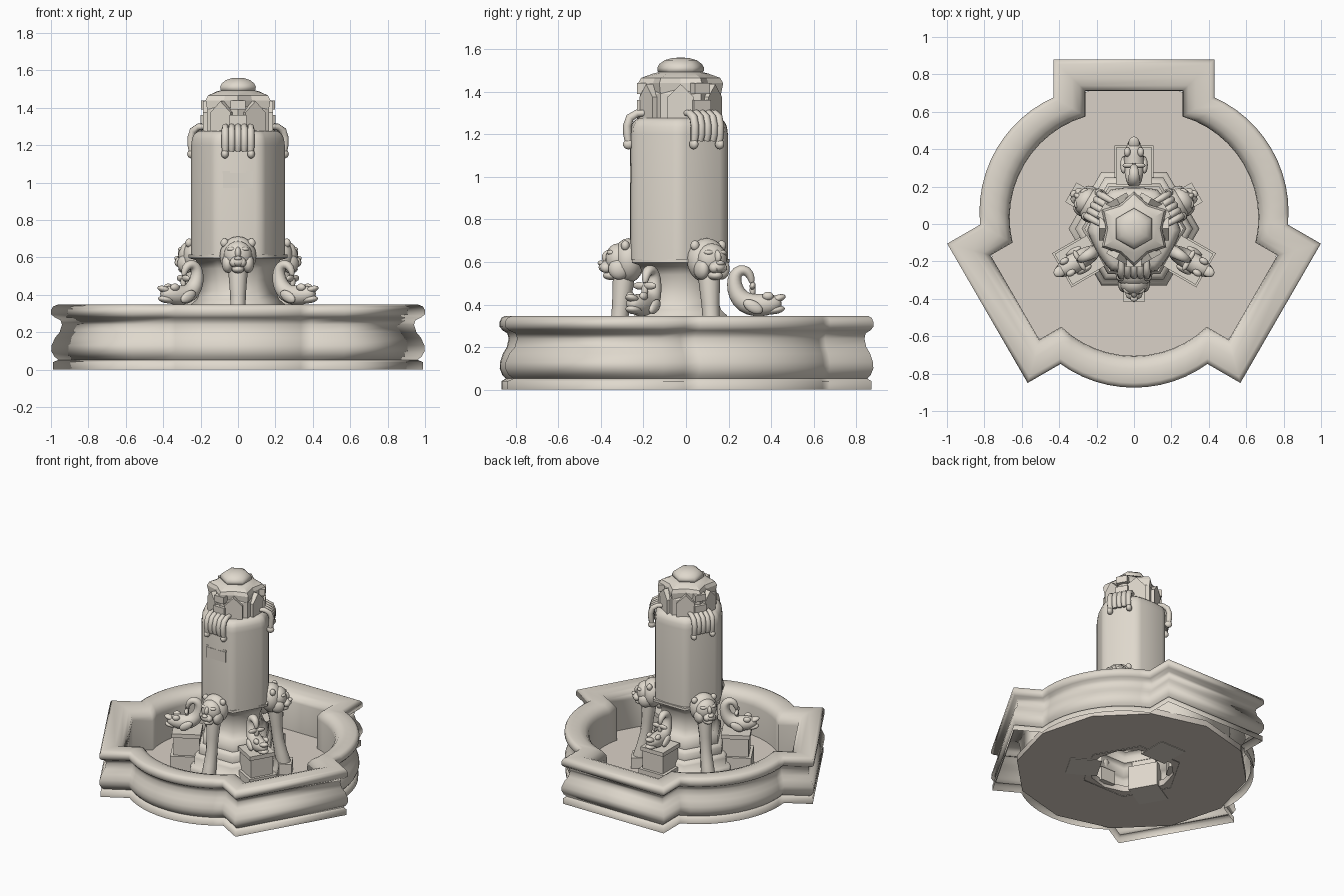
import bpy, bmesh
from math import sin, cos, pi, radians, sqrt, atan2
from mathutils import Matrix, Vector

if "Cube" in bpy.data.objects:
    bpy.data.objects.remove(bpy.data.objects["Cube"], do_unlink=True)

CENTRE = Matrix.Translation((0, -0.025, 0))


def material(name, rgb):
    m = bpy.data.materials.new(name)
    m.use_nodes = True
    m.diffuse_color = (*rgb, 1)
    m.node_tree.nodes["Principled BSDF"].inputs["Base Color"].default_value = (*rgb, 1)
    return m


STONE = material("pale_stone", (0.74, 0.69, 0.61))
FLOOR = material("basin_floor_stone", (0.70, 0.64, 0.57))


def turned(degrees):
    """Frame whose local x points outward at the given angle."""
    return CENTRE @ Matrix.Rotation(radians(degrees), 4, 'Z')


def finish(bm, name, mat=STONE, angle=35, subdivide=0):
    bmesh.ops.recalc_face_normals(bm, faces=bm.faces)
    me = bpy.data.meshes.new(name)
    bm.to_mesh(me)
    bm.free()
    me.materials.append(mat)
    ob = bpy.data.objects.new(name, me)
    bpy.context.collection.objects.link(ob)
    bpy.ops.object.select_all(action='DESELECT')
    ob.select_set(True)
    bpy.context.view_layer.objects.active = ob
    bpy.ops.object.shade_smooth_by_angle(angle=radians(angle))
    if subdivide:
        mod = ob.modifiers.new("soften", 'SUBSURF')
        mod.levels = mod.render_levels = subdivide


def loft(bm, rings, M=CENTRE, start=False, end=False, loop=False):
    rows = [[bm.verts.new(M @ Vector(p)) for p in ring] for ring in rings]
    n = len(rows[0])
    for a, b in zip(rows, rows[1:] + rows[:1] if loop else rows[1:]):
        for i in range(n):
            bm.faces.new((a[i], a[(i + 1) % n], b[(i + 1) % n], b[i]))
    if start:
        bm.faces.new(rows[0])
    if end:
        bm.faces.new(rows[-1])


def ngon(r, z, n=6, phase=0):
    return [(r * cos(2 * pi * i / n + phase), r * sin(2 * pi * i / n + phase), z) for i in range(n)]


def tube(bm, M, path, side=0, n=10):
    """Tapered tube; path holds (outward, height, radius)."""
    rings = []
    for i, (x, z, r) in enumerate(path):
        a, b = path[max(i - 1, 0)], path[min(i + 1, len(path) - 1)]
        t = Vector((b[0] - a[0], 0, b[1] - a[1])).normalized()
        nrm = Vector((-t.z, 0, t.x))
        rings.append([Vector((x, side, z)) + nrm * r * cos(2 * pi * k / n)
                      + Vector((0, r * sin(2 * pi * k / n), 0)) for k in range(n)])
    loft(bm, rings, M, True, True)


def ball(bm, M, loc, size, tilt=0):
    T = Matrix.Translation(loc) @ Matrix.Rotation(radians(tilt), 4, 'Y') @ Matrix.Diagonal((*size, 1))
    bmesh.ops.create_uvsphere(bm, u_segments=16, v_segments=10, radius=1, matrix=M @ T)


def box(bm, M, loc, size):
    T = Matrix.Translation(loc) @ Matrix.Diagonal((*size, 1))
    bmesh.ops.create_cube(bm, size=1, matrix=M @ T)


# Basin wall: three square arms joined by shallow arcs, inset along a moulding
def basin_outline(d, z, steps=12):
    lat, depth, r = 0.43 - d, 0.905 - d, 0.823 - d
    join = atan2(lat, sqrt(r * r - lat * lat))
    half = pi / 3 - join
    pts = []
    for k in range(3):
        arm = pi / 2 + k * 2 * pi / 3
        for s in (-lat, lat):
            pts.append((depth * cos(arm) - s * sin(arm), depth * sin(arm) + s * cos(arm), z))
        for i in range(steps + 1):
            u = 2 * i / steps - 1
            rad = r + 0.027 * (1 - u * u)
            a = arm + pi / 3 + u * half
            pts.append((rad * cos(a), rad * sin(a), z))
    return pts


moulding = [(.008, 0), (.008, .04), (.028, .052), (.012, .07), (.0, .10), (.002, .13), (.015, .17),
            (.033, .20), (.042, .24), (.036, .265), (.015, .278), (0, .295), (0, .32), (.008, .338),
            (.025, .347), (.1, .345), (.14, .33), (.165, .30), (.17, .27), (.17, .04)]
bm = bmesh.new()
loft(bm, [basin_outline(d, z) for d, z in moulding])
finish(bm, "basin_wall", angle=95)

# Basin floor with open centre
bm = bmesh.new()
loft(bm, [ngon(r, z, 12) for r, z in ((.29, .05), (.8, .05), (.8, .004), (.29, .004))], loop=True)
finish(bm, "basin_floor", FLOOR)

# Stepped hexagonal pedestal and flared neck
steps = [(.35, 0), (.35, .12), (.335, .14), (.315, .15), (.315, .2), (.295, .22), (.28, .225),
         (.28, .27), (.262, .29), (.25, .295), (.25, .35), (.22, .375), (.2, .42), (.195, .48),
         (.205, .54), (.225, .585), (.265, .597), (.265, .615), (.2, .615)]
bm = bmesh.new()
loft(bm, [ngon(r, z) for r, z in steps], end=True)
finish(bm, "stepped_pedestal", angle=62)


# Column: softly rounded hexagon with a curved shoulder
def column_ring(scale, z, n=48):
    ring = []
    for i in range(n):
        a = 2 * pi * i / n
        flat = 0.217 / cos(a % (pi / 3) - pi / 6)
        r = scale * (0.6 * flat + 0.4 * 0.238)
        ring.append((r * cos(a), r * sin(a) - 0.008, z))
    return ring


bm = bmesh.new()
shape = [(1.02, .61), (1.02, 1.2), (1.0, 1.235), (.95, 1.26), (.86, 1.275), (.6, 1.28)]
loft(bm, [column_ring(s, z) for s, z in shape], start=True, end=True)
finish(bm, "column", angle=60)

# Plaque on the front of the column
bm = bmesh.new()
box(bm, turned(-90), (.224, 0, 1.01), (.03, .16, .08))
box(bm, turned(-90), (.222, 0, 1.056), (.028, .165, .014))
finish(bm, "front_plaque")

# Crown: drum, star-shaped slab and low dome
bm = bmesh.new()
loft(bm, [ngon(r, z, 6, pi / 6) for r, z in ((.19, 1.26), (.19, 1.39), (.17, 1.42), (.15, 1.45))],
     start=True, end=True)
finish(bm, "crown_drum", angle=20)


def star(outer, inner, z):
    return [(r * cos(pi * i / 6 + pi / 6), r * sin(pi * i / 6 + pi / 6), z)
            for i, r in enumerate((outer, inner) * 6)]


bm = bmesh.new()
loft(bm, [star(.19, .15, 1.39), star(.2, .15, 1.44), star(.185, .14, 1.465), star(.13, .12, 1.485),
          star(.09, .085, 1.495)], start=True, end=True)
finish(bm, "crown_star", angle=20)

bm = bmesh.new()
dome = [(.09, 1.46), (.092, 1.485), (.108, 1.495), (.11, 1.512), (.1, 1.53), (.075, 1.548),
        (.04, 1.558), (.01, 1.56)]
loft(bm, [ngon(r, z, 6, pi / 6) for r, z in dome], start=True, end=True)
finish(bm, "crown_dome", angle=62)

# Gabled shields around the crown
bm = bmesh.new()
for k in range(6):
    gable = [(-.062, 1.27), (.062, 1.27), (.062, 1.375), (0, 1.435), (-.062, 1.375)]
    loft(bm, [[(x, y, z) for y, z in gable] for x in (.13, .188)], turned(60 * k), True, True)
for a in (-90, 30, 150):
    badge = [(-.045, 1.36), (-.045, 1.3), (0, 1.27), (.045, 1.3), (.045, 1.36)]
    loft(bm, [[(x, y, z) for y, z in badge] for x in (.14, .205)], turned(a), True, True)
    box(bm, turned(a), (.175, 0, 1.415), (.06, .08, .05))
finish(bm, "crown_shields", angle=20)

for name, a in (("front", -90), ("back_left", 30), ("back_right", 150)):
    # Draped scroll bracket over the column shoulder
    M = turned(a)
    bm = bmesh.new()
    for i in range(-2, 3):
        drop = 1.15 if abs(i) == 2 else 1.17
        tube(bm, M, [(.165, 1.30, .014), (.205, 1.298, .018), (.238, 1.278, .02), (.251, 1.24, .02),
                     (.25, 1.2, .02), (.243, drop, .016)], side=i * .034, n=8)
    for s in (-1, 1):
        ball(bm, M, (.245, s * .07, 1.153), (.026, .02, .024))
    finish(bm, name + "_scroll_bracket", angle=60)

    # Lion mask
    M = turned(a) @ Matrix.Translation((-.02, 0, -.008))
    bm = bmesh.new()
    ball(bm, M, (.265, 0, .615), (.075, .098, .105))
    ball(bm, M, (.315, 0, .62), (.06, .075, .075))
    ball(bm, M, (.36, 0, .588), (.046, .04, .03), 10)
    ball(bm, M, (.345, 0, .545), (.04, .034, .022))
    ball(bm, M, (.394, 0, .603), (.016, .02, .012))
    ball(bm, M, (.355, 0, .63), (.035, .018, .035), 35)
    for s in (-1, 1):
        ball(bm, M, (.28, s * .072, .685), (.02, .022, .024))
        ball(bm, M, (.345, s * .033, .652), (.022, .026, .013))
        ball(bm, M, (.37, s * .021, .58), (.026, .024, .024))
        ball(bm, M, (.31, s * .055, .575), (.05, .032, .05))
    finish(bm, name + "_lion_mask", angle=60)

    # Supporting leg under the mask
    M = turned(a)
    bm = bmesh.new()
    tube(bm, M, [(.34, .04, .052), (.335, .1, .052), (.31, .2, .045), (.29, .3, .04),
                 (.28, .4, .042), (.27, .5, .05), (.26, .58, .05)], n=12)
    box(bm, M, (.32, 0, .08), (.14, .12, .1))
    finish(bm, name + "_lion_leg", angle=50)

for name, a in (("back", 90), ("front_right", 210), ("front_left", 330)):
    # Dolphin plinth
    M = turned(a)
    bm = bmesh.new()
    box(bm, M, (.335, 0, .09), (.22, .21, .18))
    box(bm, M, (.335, 0, .24), (.18, .17, .16))
    box(bm, M, (.335, 0, .33), (.2, .19, .03))
    finish(bm, name + "_plinth")

    # Dolphin body, tail raised on the inner side and curled outward
    bm = bmesh.new()
    tube(bm, M, [(.335, .495, .012), (.332, .53, .02), (.312, .56, .027), (.28, .564, .031),
                 (.255, .54, .034), (.25, .5, .038), (.262, .45, .045), (.295, .41, .055),
                 (.35, .395, .058), (.41, .4, .056), (.45, .407, .04), (.475, .41, .02)])
    finish(bm, name + "_dolphin_body", angle=60, subdivide=1)

    # Fins, jaw, brow and tail flukes
    bm = bmesh.new()
    ball(bm, M, (.44, 0, .375), (.05, .036, .02), -8)
    ball(bm, M, (.455, 0, .428), (.04, .03, .018), -18)
    for s in (-1, 1):
        ball(bm, M, (.41, s * .036, .44), (.026, .018, .02))
        ball(bm, M, (.34, s * .056, .39), (.05, .018, .028), 30)
        ball(bm, M, (.338, s * .028, .488), (.014, .034, .018), 20)
    ball(bm, M, (.338, 0, .468), (.014, .016, .034))
    finish(bm, name + "_dolphin_fins", angle=60)
